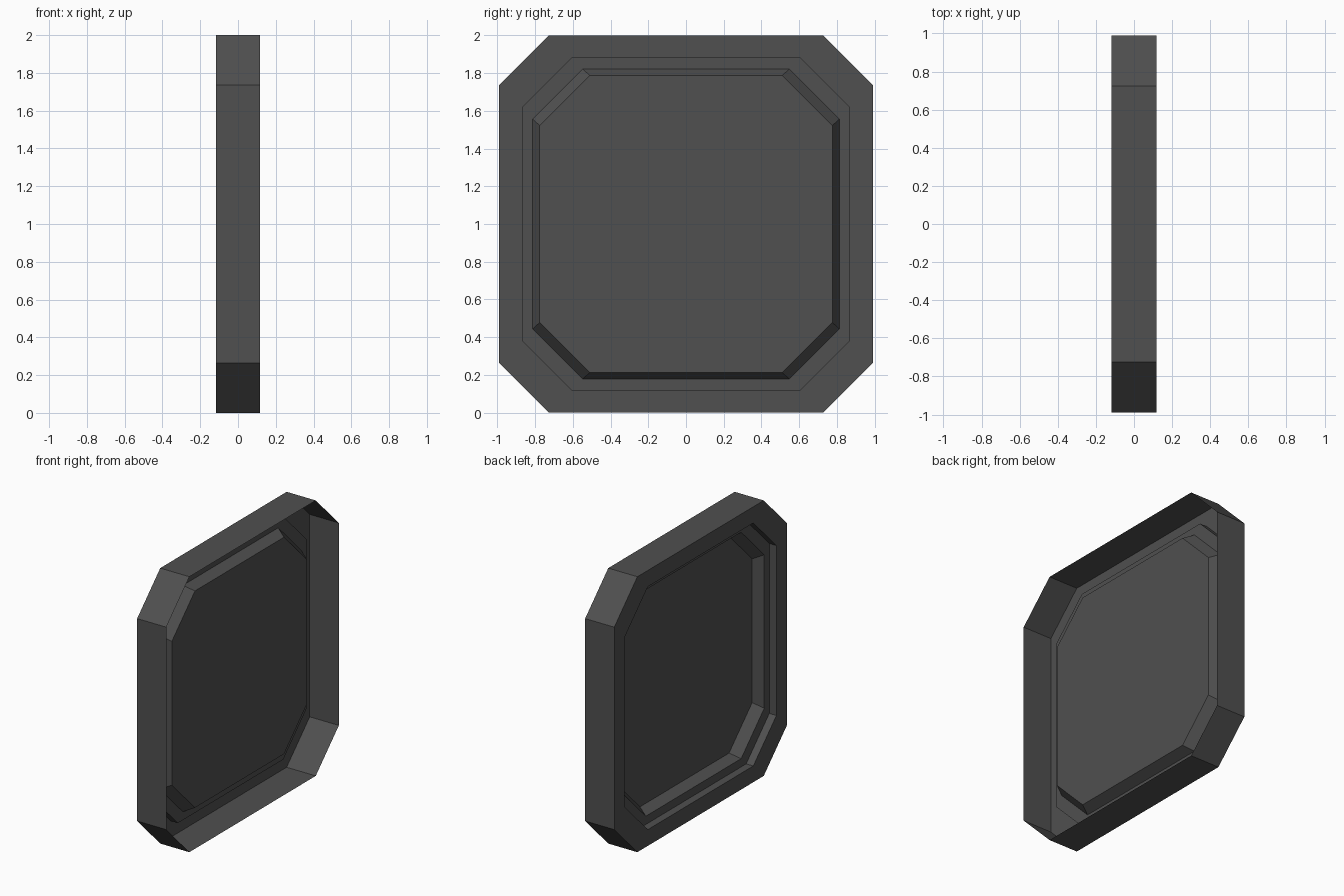
import bpy
import bmesh

cube = bpy.data.objects.get("Cube")
if cube:
    bpy.data.objects.remove(cube)

# Single flat dark grey
grey = bpy.data.materials.new("dark_grey")
grey.use_nodes = True
colour = (0.08, 0.08, 0.08, 1)
grey.diffuse_color = colour
grey.node_tree.nodes["Principled BSDF"].inputs["Base Color"].default_value = colour

CENTRE_Z = 1.0
CUT = 0.265  # corner cut of every octagon


def octagon(bm, half_y, half_z, x):
    """Ring of eight vertices in the plane at x."""
    y, z = half_y - CUT, half_z - CUT
    quarter = [(half_y, -z), (half_y, z), (y, half_z), (-y, half_z)]
    points = quarter + [(-a, -b) for a, b in quarter]
    return [bm.verts.new((x, a, b + CENTRE_Z)) for a, b in points]


def shell(name, sections, capped=False):
    """Open sheet stepping through nested octagons, optionally closed at the end."""
    bm = bmesh.new()
    rings = [octagon(bm, *s) for s in sections]
    for a, b in zip(rings, rings[1:]):
        for i in range(len(a)):
            j = (i + 1) % len(a)
            bm.faces.new((b[i], b[j], a[j], a[i]))
    if capped:
        bm.faces.new(rings[-1][::-1])
    mesh = bpy.data.meshes.new(name)
    bm.to_mesh(mesh)
    bm.free()
    mesh.materials.append(grey)
    obj = bpy.data.objects.new(name, mesh)
    bpy.context.collection.objects.link(obj)
    return obj


RIM_X, FACE_X, STEP_X, PANEL_X = 0.117, -0.117, -0.06, 0.012
outer, lip, ledge, panel = (0.99, 1.0), (0.87, 0.882), (0.812, 0.822), (0.776, 0.787)

# Outer wall, open on one side, with a flat lip on the other
shell("outer_frame", [(*outer, RIM_X), (*outer, FACE_X), (*lip, FACE_X)])

# Straight step and ledge inside the lip
shell("inner_step", [(*lip, FACE_X), (*lip, STEP_X), (*ledge, STEP_X)])

# Bevelled centre panel
shell("centre_panel", [(*ledge, STEP_X), (*panel, PANEL_X)], capped=True)
